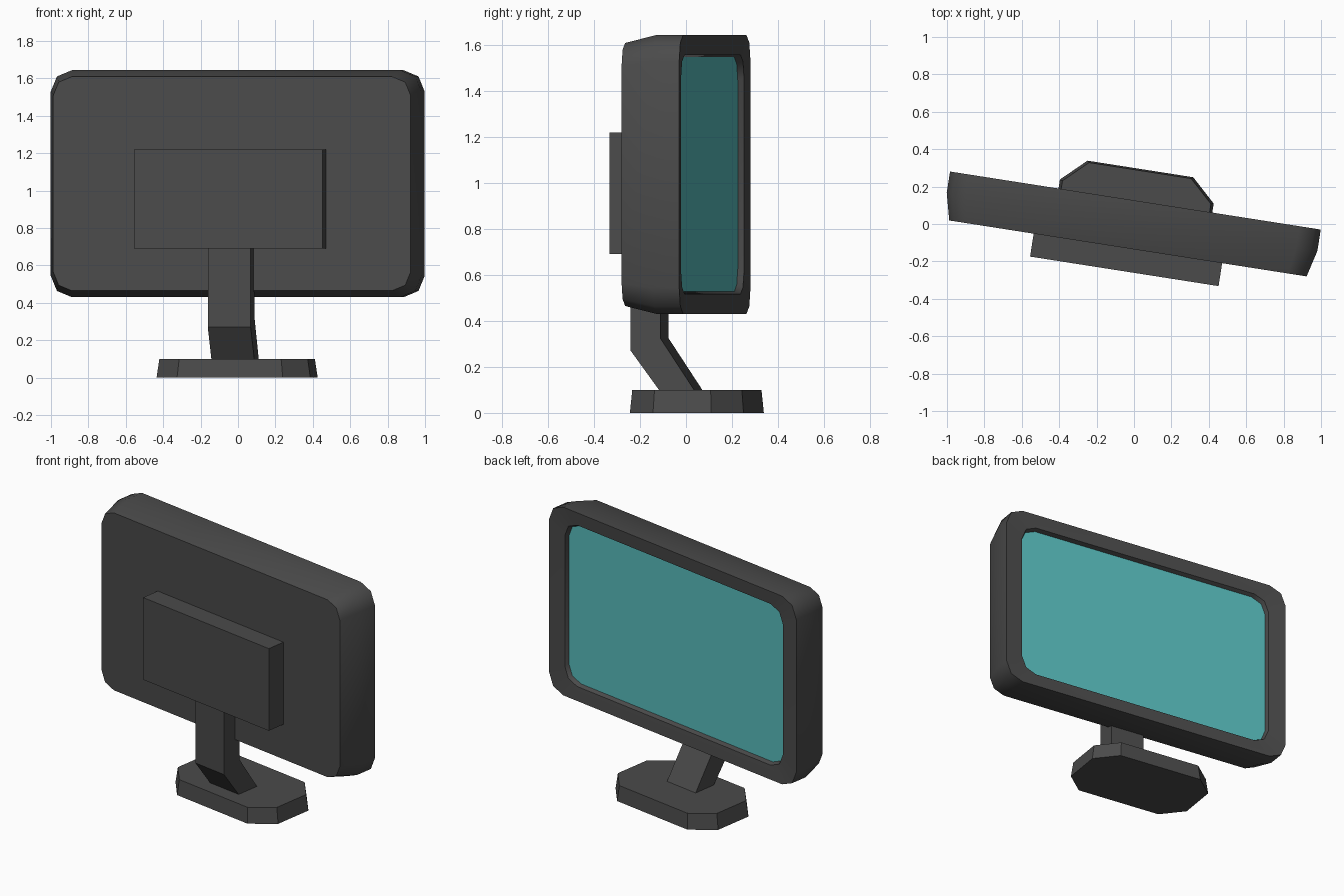
import bpy, bmesh
from math import sin, cos, pi, radians
from mathutils import Matrix

if "Cube" in bpy.data.objects:
    bpy.data.objects.remove(bpy.data.objects["Cube"])

# Whole model is swivelled a little about z
SWIVEL = Matrix.Rotation(radians(-8.9), 4, 'Z') @ Matrix.Translation((-0.012, 0, 0))
MID = 1.037  # height of the screen centre


def material(name, colour):
    m = bpy.data.materials.new(name)
    m.diffuse_color = (*colour, 1)
    m.use_nodes = True
    m.node_tree.nodes["Principled BSDF"].inputs["Base Color"].default_value = m.diffuse_color
    return m


DARK = material("dark_plastic", (0.07, 0.07, 0.07))
TEAL = material("teal_screen", (0.1, 0.52, 0.52))


def rounded_rect(hw, hh, r, y):
    """Upright rectangle outline with two-segment corners."""
    pts = []
    for k, (sx, sz) in enumerate([(1, 1), (-1, 1), (-1, -1), (1, -1)]):
        for i in range(3):
            a = (k + i / 2) * pi / 2
            pts.append((sx * (hw - r) + r * cos(a), y, MID + sz * (hh - r) + r * sin(a)))
    return pts


def loft(name, loops, mat, cap_start=True, cap_end=True, angle=30):
    """Bridge successive outlines into one mesh."""
    bm = bmesh.new()
    rings = [[bm.verts.new(p) for p in loop] for loop in loops]
    for a, b in zip(rings, rings[1:]):
        n = len(a)
        for i in range(n):
            bm.faces.new((a[i], a[(i + 1) % n], b[(i + 1) % n], b[i]))
    if cap_start:
        bm.faces.new(rings[0])
    if cap_end and len(rings) > 1:
        bm.faces.new(rings[-1])
    bmesh.ops.recalc_face_normals(bm, faces=bm.faces)
    me = bpy.data.meshes.new(name)
    bm.to_mesh(me)
    bm.free()
    me.transform(SWIVEL)
    me.materials.append(mat)
    ob = bpy.data.objects.new(name, me)
    bpy.context.collection.objects.link(ob)
    bpy.ops.object.select_all(action='DESELECT')
    ob.select_set(True)
    bpy.context.view_layer.objects.active = ob
    bpy.ops.object.shade_smooth_by_angle(angle=radians(angle))
    return ob


def flat_rect(x, y0, y1, z0, z1):
    """Level section; z0 is its height at y0, z1 at y1."""
    return [(-x, y0, z0), (x, y0, z0), (x, y1, z1), (-x, y1, z1)]


# Casing: tapered rear shell, bezel and shallow recess around the screen
loft("monitor_casing", [
    rounded_rect(0.967, 0.572, 0.10, -0.134),
    rounded_rect(1.003, 0.607, 0.115, 0.01),
    rounded_rect(1.003, 0.607, 0.115, 0.125),
    rounded_rect(0.885, 0.52, 0.10, 0.115),
    rounded_rect(0.878, 0.51, 0.10, 0.088),
], DARK, angle=50)

# Screen panel, facing +y
loft("screen", [rounded_rect(0.878, 0.51, 0.10, y) for y in (0.08, 0.0885)], TEAL)

# Mounting box on the rear of the casing
loft("rear_mount", [flat_rect(0.51, -0.258, -0.13, z, z) for z in (0.69, 1.22)], DARK)

# Cranked neck
loft("neck", [
    flat_rect(0.116, -0.088, 0.065, 0.08, 0.08),
    flat_rect(0.116, -0.227, -0.097, 0.27, 0.325),
    flat_rect(0.116, -0.227, -0.097, 0.72, 0.72),
], DARK)


# Foot: chamfered plate with slightly sloped sides
def foot_outline(s, z):
    quad = [(0.416, 0.128), (0.286, 0.25)]
    pts = quad + [(-x, y) for x, y in reversed(quad)]
    pts += [(-x, -y) for x, y in pts]
    return [(x * s, 0.046 + y * s, z) for x, y in pts]


loft("foot", [foot_outline(1.0, 0), foot_outline(0.965, 0.1)], DARK)
